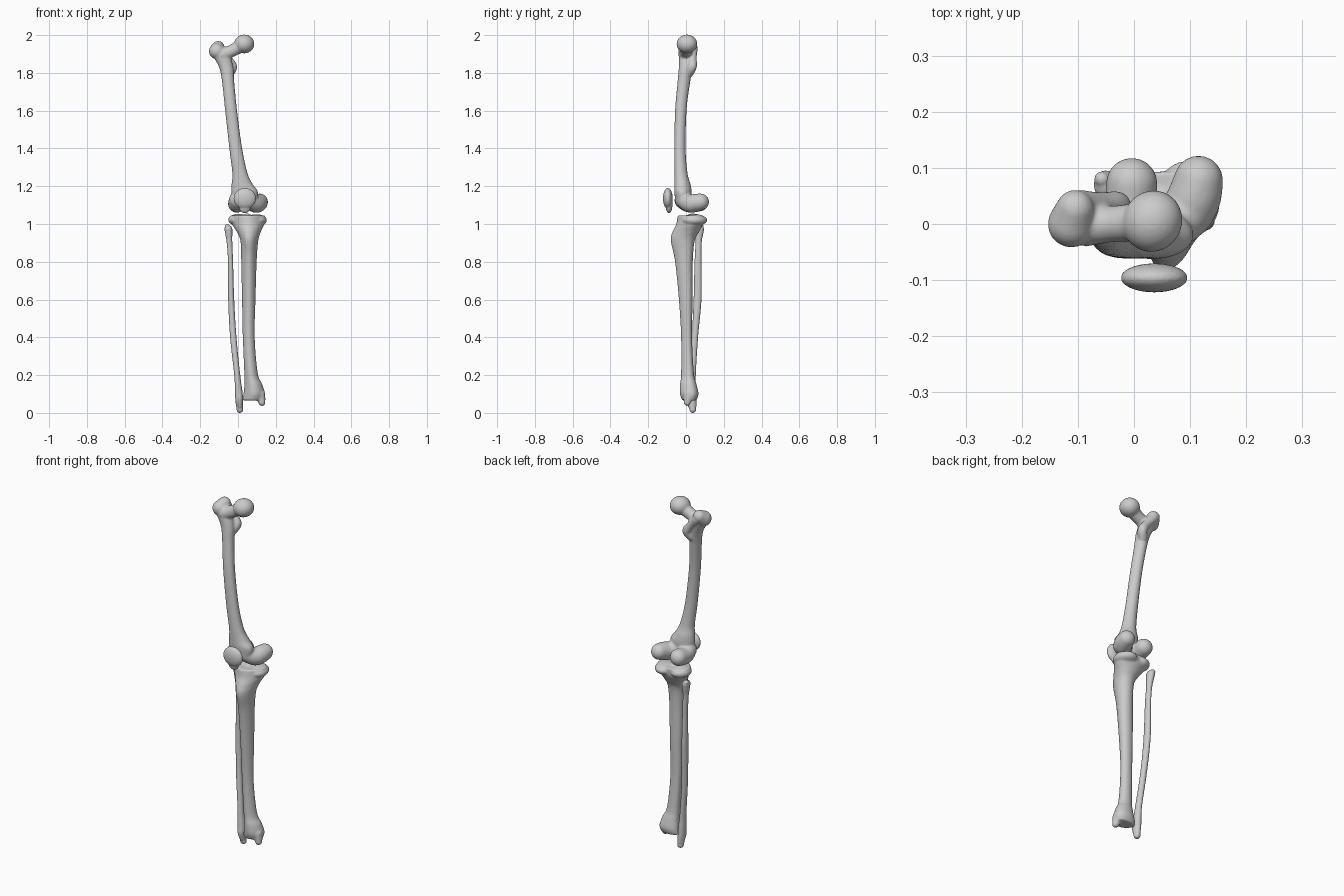
import bpy, bmesh, math
from mathutils import Vector, Matrix


def spline(rows, steps):
    """Catmull-Rom interpolation through rows of numbers."""
    out = []
    for i in range(len(rows) - 1):
        a, b = rows[max(i - 1, 0)], rows[i]
        c, d = rows[i + 1], rows[min(i + 2, len(rows) - 1)]
        for s in range(steps):
            t = s / steps
            out.append([0.5 * (2 * q + (r - p) * t + (2 * p - 5 * q + 4 * r - w) * t * t
                               + (3 * q - p - 3 * r + w) * t ** 3)
                        for p, q, r, w in zip(a, b, c, d)])
    return out + [list(rows[-1])]


def loft(bm, rows, crest=0.0, sides=28):
    """Capped shaft from rows of (z, x0, x1, y0, y1); crest narrows the front."""
    rings = []
    for z, x0, x1, y0, y1 in spline(rows, 6):
        ring = []
        for k in range(sides):
            a = 2 * math.pi * k / sides
            ring.append(bm.verts.new(((x0 + x1) / 2 + (x1 - x0) / 2 * math.cos(a) * (1 + crest * math.sin(a)),
                                      (y0 + y1) / 2 + (y1 - y0) / 2 * math.sin(a), z)))
        rings.append(ring)
    for lo, hi in zip(rings, rings[1:]):
        for k in range(sides):
            n = (k + 1) % sides
            bm.faces.new((lo[k], lo[n], hi[n], hi[k]))
    bm.faces.new(rings[0][::-1])
    bm.faces.new(rings[-1])


def blob(bm, loc, size, tilt=0.0):
    """Ellipsoid, optionally turned about z."""
    m = Matrix.Translation(loc) @ Matrix.Rotation(tilt, 4, 'Z') @ Matrix.Diagonal((*size, 1))
    bmesh.ops.create_icosphere(bm, subdivisions=3, radius=1, matrix=m)


def chain(bm, rows):
    """Row of overlapping balls through (x, y, z, radius)."""
    for x, y, z, r in spline(rows, 6):
        blob(bm, (x, y, z), (r, r, r))


def finish(bm, name, voxel=0.005, smooth=5):
    """Fuse the overlapping pieces into one smooth bone."""
    bmesh.ops.recalc_face_normals(bm, faces=bm.faces)
    me = bpy.data.meshes.new(name)
    bm.to_mesh(me)
    bm.free()
    ob = bpy.data.objects.new(name, me)
    bpy.context.collection.objects.link(ob)
    r = ob.modifiers.new("fuse", 'REMESH')
    r.mode = 'VOXEL'
    r.voxel_size = voxel
    r.use_smooth_shade = True
    s = ob.modifiers.new("soften", 'SMOOTH')
    s.factor = 0.5
    s.iterations = smooth


# Thigh bone: bowed shaft
bm = bmesh.new()
loft(bm, [(1.11, -0.03, 0.10, -0.055, 0.03),
          (1.17, -0.036, 0.105, -0.062, 0.03),
          (1.21, -0.034, 0.078, -0.062, 0.024),
          (1.27, -0.03, 0.05, -0.062, 0.008),
          (1.40, -0.046, 0.022, -0.062, -0.002),
          (1.60, -0.068, -0.005, -0.058, 0.003),
          (1.75, -0.084, -0.02, -0.045, 0.022),
          (1.83, -0.10, -0.025, -0.038, 0.036),
          (1.90, -0.138, -0.045, -0.036, 0.045),
          (1.93, -0.14, -0.06, -0.03, 0.045)], crest=-0.1)
# hip ball, neck and trochanters
blob(bm, (0.033, 0.005, 1.953), (0.053, 0.056, 0.05), -0.5)
chain(bm, [(-0.085, 0.0, 1.895, 0.04), (-0.04, 0.0, 1.913, 0.033), (0.02, 0.004, 1.945, 0.036)])
chain(bm, [(-0.112, 0.0, 1.915, 0.042), (-0.105, 0.027, 1.935, 0.034)])
chain(bm, [(-0.045, 0.015, 1.80, 0.025), (-0.03, 0.033, 1.835, 0.025), (-0.06, 0.035, 1.88, 0.022),
           (-0.095, 0.035, 1.92, 0.026)])
# knee knuckles and kneecap groove
chain(bm, [(-0.003, -0.015, 1.125, 0.046), (-0.006, 0.02, 1.107, 0.047), (-0.004, 0.072, 1.113, 0.046)])
chain(bm, [(0.05, -0.015, 1.13, 0.044), (0.092, 0.02, 1.108, 0.048), (0.108, 0.05, 1.112, 0.048),
           (0.115, 0.078, 1.117, 0.044)])
finish(bm, "thigh_bone")

# Kneecap
bm = bmesh.new()
blob(bm, (0.036, -0.096, 1.135), (0.06, 0.026, 0.056))
blob(bm, (0.036, -0.09, 1.098), (0.034, 0.018, 0.041))
finish(bm, "kneecap", 0.004, 3)

# Shin bone: shaft with a front crest
bm = bmesh.new()
loft(bm, [(0.066, 0.024, 0.135, -0.02, 0.055),
          (0.10, 0.03, 0.142, -0.032, 0.066),
          (0.15, 0.035, 0.128, -0.032, 0.056),
          (0.21, 0.034, 0.104, -0.026, 0.042),
          (0.40, 0.026, 0.088, -0.026, 0.032),
          (0.60, 0.022, 0.092, -0.038, 0.035),
          (0.80, 0.018, 0.098, -0.058, 0.036),
          (0.91, 0.014, 0.106, -0.08, 0.046),
          (0.96, -0.006, 0.12, -0.07, 0.07),
          (1.00, -0.03, 0.138, -0.052, 0.09),
          (1.045, -0.042, 0.14, -0.044, 0.094)], crest=0.22)
# upper plateaus, ridge between them, front bump
blob(bm, (0.097, 0.045, 1.02), (0.056, 0.068, 0.032), 0.2)
blob(bm, (0.003, 0.042, 1.022), (0.055, 0.06, 0.032), -0.2)
blob(bm, (0.05, 0.035, 1.042), (0.018, 0.03, 0.014))
chain(bm, [(0.052, -0.025, 0.98, 0.028), (0.055, -0.055, 0.925, 0.026), (0.057, -0.045, 0.85, 0.02)])
# inner ankle
chain(bm, [(0.116, 0.012, 0.10, 0.028), (0.122, 0.01, 0.075, 0.023), (0.127, 0.006, 0.054, 0.018)])
finish(bm, "shin_bone")

# Calf bone: slender strut on the outer side
bm = bmesh.new()
loft(bm, [(0.03, -0.006, 0.025, 0.012, 0.055),
          (0.07, -0.014, 0.026, 0.0, 0.055),
          (0.11, -0.016, 0.024, 0.004, 0.054),
          (0.20, -0.02, 0.012, 0.012, 0.052),
          (0.40, -0.042, -0.008, 0.03, 0.064),
          (0.60, -0.052, -0.02, 0.04, 0.082),
          (0.80, -0.053, -0.026, 0.045, 0.082),
          (0.90, -0.06, -0.03, 0.05, 0.083),
          (0.95, -0.068, -0.03, 0.046, 0.092),
          (0.975, -0.071, -0.03, 0.045, 0.096)])
blob(bm, (-0.051, 0.07, 0.972), (0.021, 0.026, 0.022))
blob(bm, (-0.057, 0.08, 0.985), (0.014, 0.014, 0.015))
chain(bm, [(0.006, 0.03, 0.06, 0.02), (0.01, 0.036, 0.017, 0.0175)])
finish(bm, "calf_bone", 0.004, 2)
